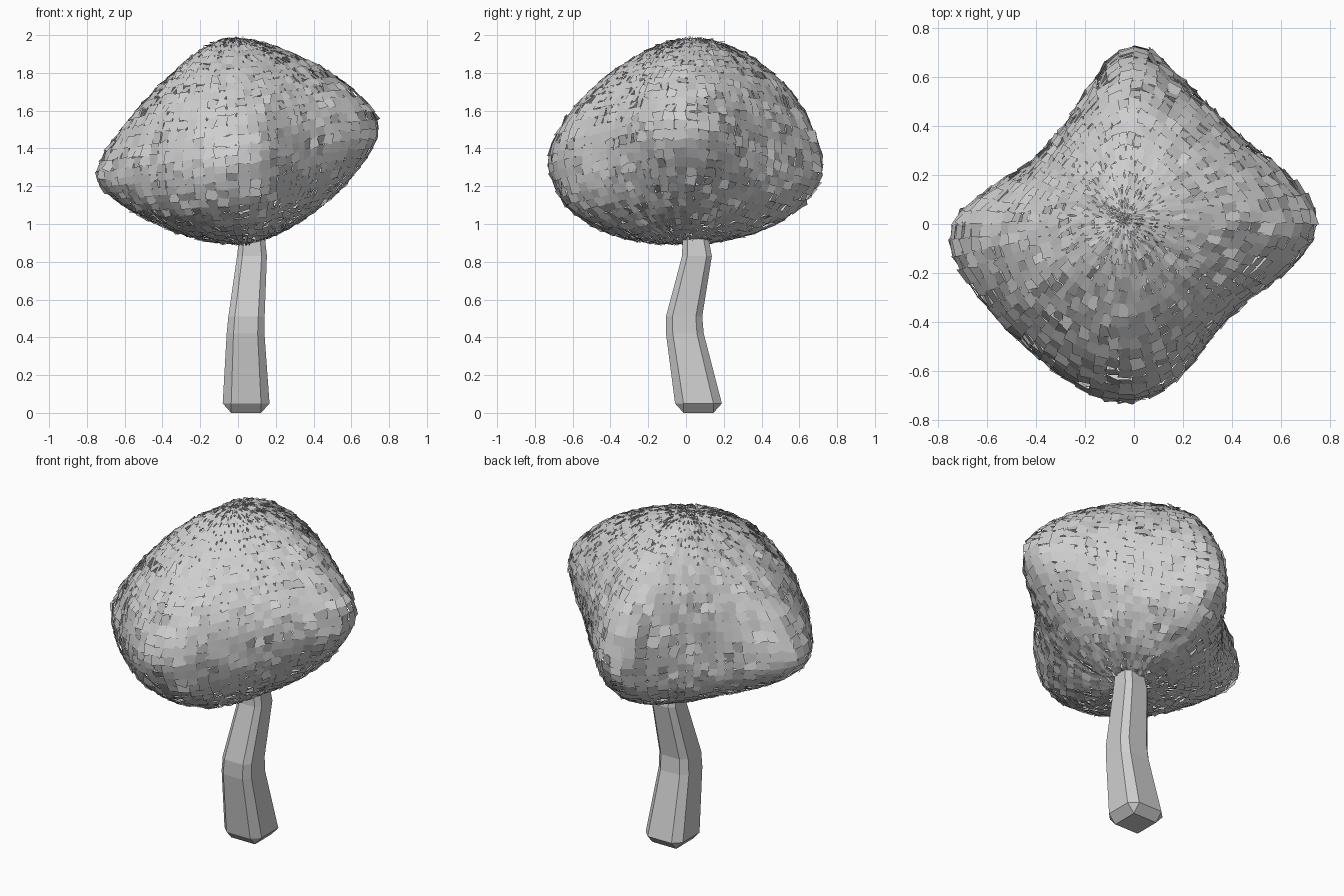
import bpy, bmesh, math, random
from mathutils import Vector, Matrix

random.seed(4)
cube = bpy.data.objects.get("Cube")
if cube:
    bpy.data.objects.remove(cube, do_unlink=True)

grey = bpy.data.materials.new("pale grey")
grey.use_nodes = True
colour = (0.62, 0.62, 0.62, 1)
grey.diffuse_color = colour
grey.node_tree.nodes["Principled BSDF"].inputs["Base Color"].default_value = colour


def finish(name, bm):
    mesh = bpy.data.meshes.new(name)
    bm.to_mesh(mesh)
    bm.free()
    mesh.materials.append(grey)
    obj = bpy.data.objects.new(name, mesh)
    bpy.context.collection.objects.link(obj)
    return obj


def around(values, turn):
    """Smooth periodic interpolation of values spaced evenly round a full turn."""
    n = len(values)
    pos = (turn % 1.0) * n
    i = int(pos)
    t = pos - i
    a, b, c, d = (values[(i + k) % n] for k in (-1, 0, 1, 2))
    return b + 0.5 * t * (c - a + t * (2*a - 5*b + 4*c - d + t * (3*(b - c) + d - a)))


# Canopy outline every 15 degrees from +x, then rim height and roundness per side
OUTLINE = [.785, .69, .59, .555, .575, .64, .76, .62, .50, .47, .49, .60,
           .785, .75, .695, .675, .68, .725, .74, .67, .575, .54, .575, .68]
RIM = [1.51, 1.30, 1.26, 1.36]
ROUND_TOP = [1.6, 1.75, 1.8, 1.6, 1.3, 1.6, 1.55, 1.55]
ROUND_BOTTOM = [1.5, 1.75, 2.0, 1.8, 1.6, 2.3, 2.4, 1.75]
TOP, BOTTOM = 1.995, 0.89
TOP_LEAN, BOTTOM_LEAN = Vector((-.04, .02, 0)), Vector((.03, 0, 0))


def canopy_point(turn, lat):
    c, s = max(math.cos(lat), 0), abs(math.sin(lat))
    upper = lat > 0
    rim = around(RIM, turn)
    n = around(ROUND_TOP if upper else ROUND_BOTTOM, turn)
    k = (c ** n + s ** n) ** (-1 / n)
    # The four lobes fade into a round dome towards both poles
    outline = around(OUTLINE, turn)
    r = (outline + (0.69 - outline) * 0.65 * s) * c * k
    z = rim + s * k * ((TOP if upper else BOTTOM) - rim)
    a = turn * math.tau
    lean = (TOP_LEAN if upper else BOTTOM_LEAN) * s * s
    return Vector((r * math.cos(a), r * math.sin(a), z)) + lean


# Canopy shell: a lobed sphere, smoothed to soften its ridges
SEGMENTS, RINGS = 72, 34
shell = bmesh.new()
bmesh.ops.create_uvsphere(shell, u_segments=SEGMENTS, v_segments=RINGS, radius=1)
for v in shell.verts:
    turn = math.atan2(v.co.y, v.co.x) / math.tau
    v.co = canopy_point(turn, math.asin(max(-1, min(1, v.co.z))))
for _ in range(5):
    bmesh.ops.smooth_vert(shell, verts=shell.verts, factor=0.5,
                          use_axis_x=True, use_axis_y=True, use_axis_z=True)
shell.normal_update()

# Canopy leaves: every face becomes a loose tile, slightly turned and tilted
leaves = bmesh.new()
for face in shell.faces:
    centre = face.calc_center_median()
    tilt_axis = Vector([random.gauss(0, 1) for _ in range(3)]).normalized()
    spin = (Matrix.Rotation(random.uniform(-0.38, 0.38), 3, tilt_axis)
            @ Matrix.Rotation(random.uniform(-0.2, 0.2), 3, face.normal))
    size = random.uniform(1.04, 1.2)
    leaves.faces.new([leaves.verts.new(centre + spin @ (v.co - centre) * size)
                      for v in face.verts])
shell.free()
finish("leaf_canopy", leaves)

# Trunk: bent square post with chamfered edges (x, y, z, half width, chamfer)
SECTIONS = [(.043, .066, .05, .124, .045), (.04, -.006, .42, .1, .036),
            (.045, -.01, .51, .096, .034), (.074, .058, .83, .079, .028),
            (.074, .05, .93, .068, .026)]


def square(bm, x, y, z, half):
    return [bm.verts.new((x + sx * half, y + sy * half, z))
            for sx, sy in ((1, -1), (1, 1), (-1, 1), (-1, -1))]


bm = bmesh.new()
rings = []
for x, y, z, h, c in SECTIONS:
    ring = []
    for q in range(4):
        turn = Matrix.Rotation(q * math.pi / 2, 3, 'Z')
        for p in ((h, c - h, 0), (h, h - c, 0)):
            ring.append(bm.verts.new(turn @ Vector(p) + Vector((x, y, z))))
    rings.append(ring)
for low, high in zip(rings, rings[1:]):
    for i in range(8):
        k = (i + 1) % 8
        bm.faces.new((low[i], low[k], high[k], high[i]))

# Chamfered ends: a smaller square, four sloping sides and four corner triangles
for ring, section, dz in ((rings[0], SECTIONS[0], -.05), (rings[-1], SECTIONS[-1], .03)):
    x, y, z, h, c = section
    cap = square(bm, x, y, z + dz, h - c)
    bm.faces.new(cap)
    for q in range(4):
        nxt = (q + 1) % 4
        bm.faces.new((cap[q], cap[nxt], ring[2*q + 1], ring[2*q]))
        bm.faces.new((cap[nxt], ring[2*nxt], ring[2*q + 1]))
bmesh.ops.recalc_face_normals(bm, faces=bm.faces)
finish("trunk", bm)
